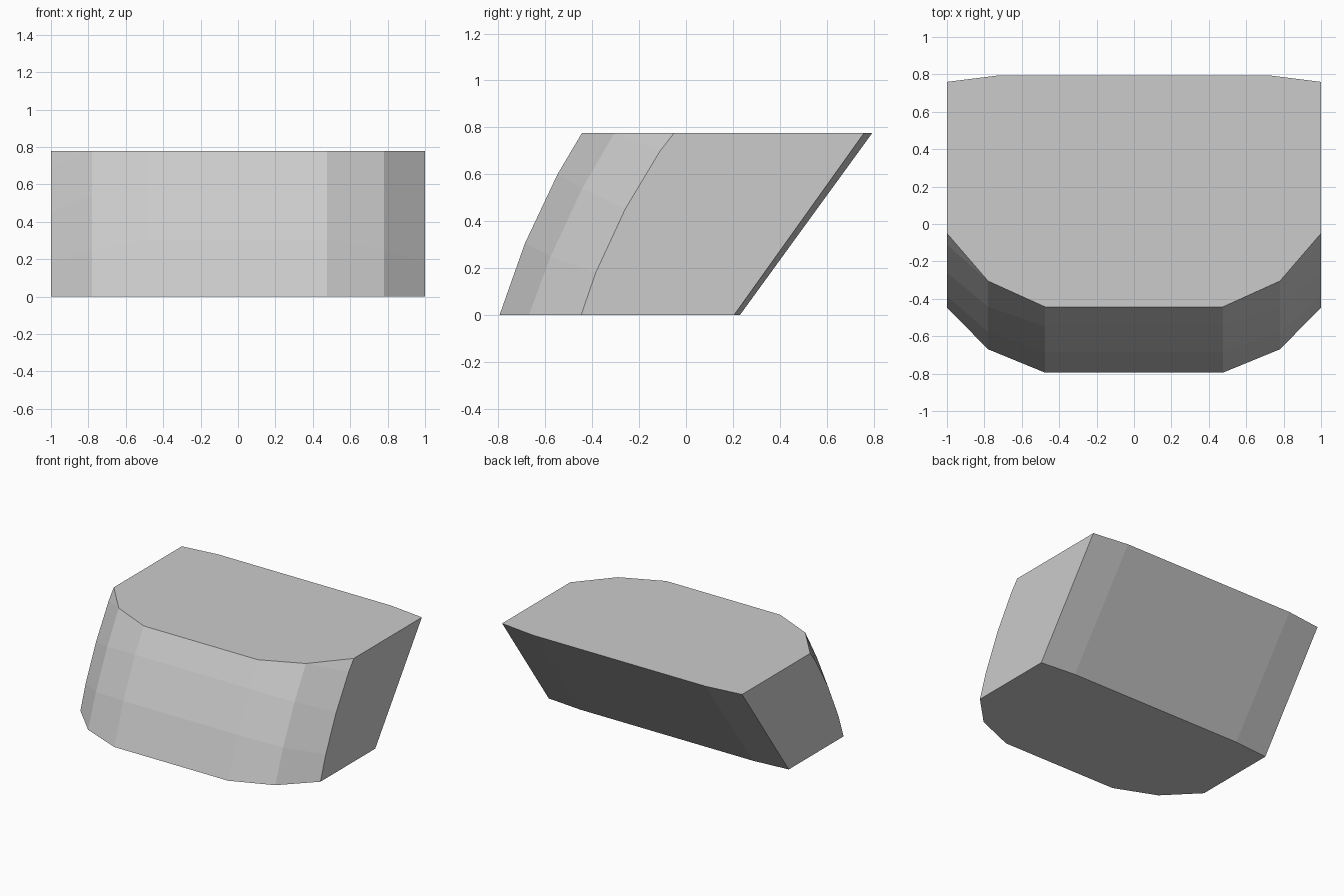
import bpy
import bmesh

cube = bpy.data.objects.get("Cube")
if cube:
    bpy.data.objects.remove(cube)

HEIGHT = 0.777

# Curved front edge lines as (y, z), from the middle out to the side
front_lines = {
    0.475: [(-0.795, 0), (-0.687, 0.305), (-0.548, 0.60), (-0.443, HEIGHT)],
    0.78: [(-0.67, 0), (-0.577, 0.25), (-0.442, 0.54), (-0.305, HEIGHT)],
    1.0: [(-0.447, 0), (-0.385, 0.18), (-0.26, 0.45), (-0.11, 0.70), (-0.05, HEIGHT)],
}
# Straight sloping back edge lines
back_lines = {
    1.0: [(0.205, 0), (0.76, HEIGHT)],
    0.72: [(0.23, 0), (0.795, HEIGHT)],
}

bm = bmesh.new()


def column(x, line):
    return [bm.verts.new((x, y, z)) for y, z in line]


def strip(a, b):
    """Join two edge lines, with a triangle where one has a spare point."""
    for i in range(min(len(a), len(b)) - 1):
        bm.faces.new((a[i], b[i], b[i + 1], a[i + 1]))
    if len(a) > len(b):
        bm.faces.new((a[-2], b[-1], a[-1]))
    elif len(b) > len(a):
        bm.faces.new((a[-1], b[-2], b[-1]))


# Edge lines all the way round the block
lines = [column(-x, front_lines[x]) for x in (1.0, 0.78, 0.475)]
lines += [column(x, front_lines[x]) for x in (0.475, 0.78, 1.0)]
lines += [column(x, back_lines[x]) for x in (1.0, 0.72)]
lines += [column(-x, back_lines[x]) for x in (0.72, 1.0)]

# Front and back walls
for group in (lines[:6], lines[6:]):
    for a, b in zip(group, group[1:]):
        strip(a, b)

# Flat side walls
bm.faces.new(lines[5] + lines[6][::-1])
bm.faces.new(lines[9] + lines[0][::-1])

# Flat base and top
bm.faces.new([line[0] for line in reversed(lines)])
bm.faces.new([line[-1] for line in lines])
bmesh.ops.recalc_face_normals(bm, faces=bm.faces)

mesh = bpy.data.meshes.new("slanted_block")
bm.to_mesh(mesh)
bm.free()
block = bpy.data.objects.new("slanted_block", mesh)
bpy.context.collection.objects.link(block)

# Plain grey surface
grey = bpy.data.materials.new("plain_grey")
grey.use_nodes = True
colour = (0.6, 0.6, 0.6, 1)
grey.diffuse_color = colour
grey.node_tree.nodes["Principled BSDF"].inputs["Base Color"].default_value = colour
mesh.materials.append(grey)
